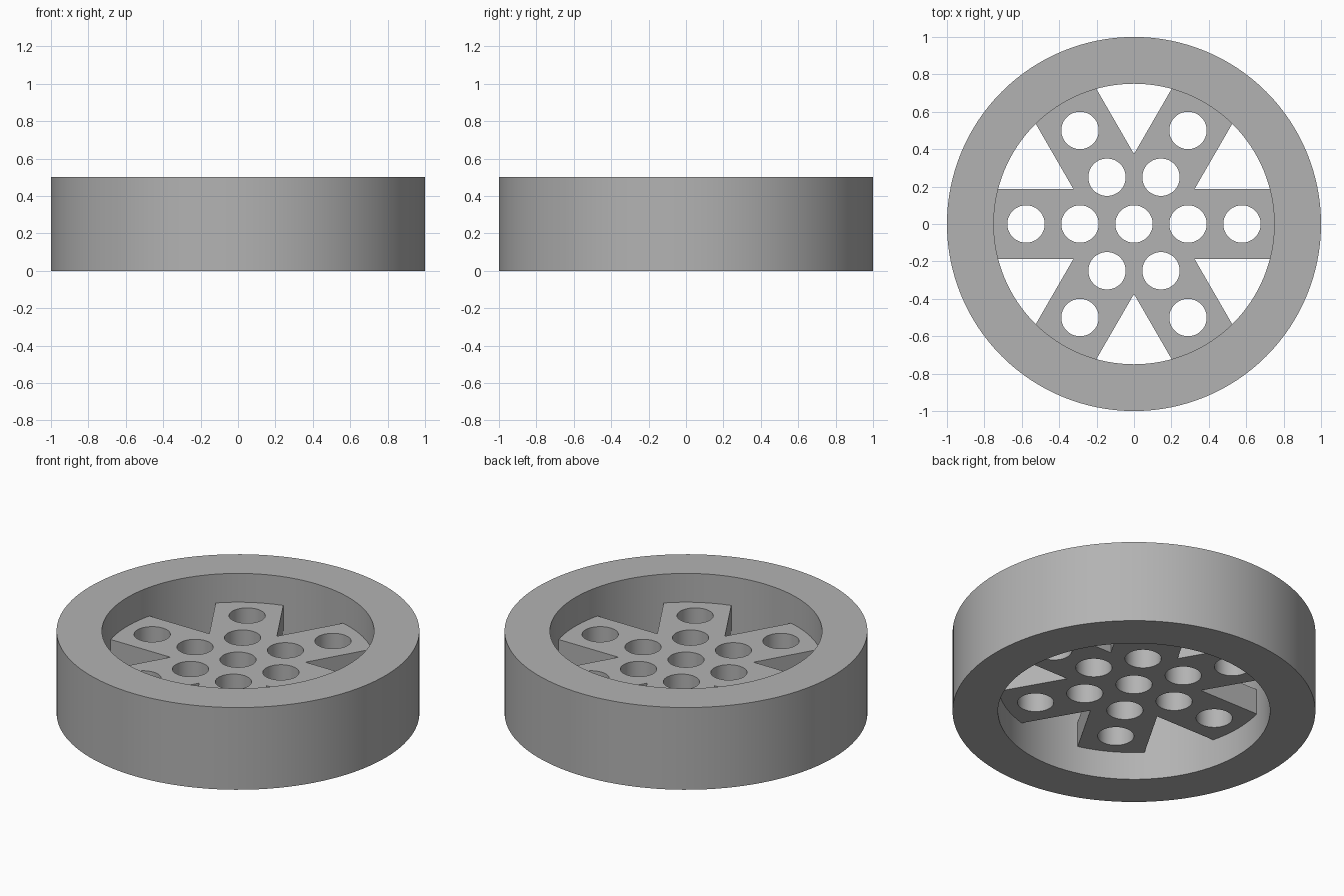
import bpy, bmesh, math

if "Cube" in bpy.data.objects:
    bpy.data.objects.remove(bpy.data.objects["Cube"])

grey = bpy.data.materials.new("plain grey")
grey.diffuse_color = (0.45, 0.45, 0.45, 1)
grey.use_nodes = True
grey.node_tree.nodes["Principled BSDF"].inputs["Base Color"].default_value = grey.diffuse_color


def finish(name, mesh):
    """Make an object with sharp-edged smooth shading and the grey material."""
    bm = bmesh.new()
    bm.from_mesh(mesh)
    bmesh.ops.remove_doubles(bm, verts=bm.verts, dist=1e-5)
    bmesh.ops.recalc_face_normals(bm, faces=bm.faces)
    bm.to_mesh(mesh)
    bm.free()
    mesh.materials.clear()
    mesh.materials.append(grey)
    ob = bpy.data.objects.new(name, mesh)
    bpy.context.collection.objects.link(ob)
    bpy.ops.object.select_all(action='DESELECT')
    ob.select_set(True)
    bpy.context.view_layer.objects.active = ob
    bpy.ops.object.shade_smooth_by_angle(angle=math.radians(30))
    return ob


def circle(cx, cy, r, n):
    return [(cx + r * math.cos(2 * math.pi * i / n),
             cy + r * math.sin(2 * math.pi * i / n)) for i in range(n)]


def plate(name, loops, z0, z1):
    """Extrude a filled outline with holes between two heights."""
    cu = bpy.data.curves.new(name + "_profile", 'CURVE')
    cu.dimensions = '2D'
    cu.fill_mode = 'BOTH'
    cu.extrude = (z1 - z0) / 2
    for pts in loops:
        sp = cu.splines.new('POLY')
        sp.points.add(len(pts) - 1)
        for p, (x, y) in zip(sp.points, pts):
            p.co = (x, y, 0, 1)
        sp.use_cyclic_u = True
    tmp = bpy.data.objects.new(name + "_tmp", cu)
    bpy.context.collection.objects.link(tmp)
    dg = bpy.context.evaluated_depsgraph_get()
    mesh = bpy.data.meshes.new_from_object(tmp.evaluated_get(dg))
    bpy.data.objects.remove(tmp)
    for v in mesh.vertices:
        v.co.z += (z0 + z1) / 2
    return finish(name, mesh)


# Outer rim
plate("rim", [circle(0, 0, 1.0, 128), circle(0, 0, 0.75, 128)], 0, 0.5)

# Six-armed spoke plate, its ends sunk into the rim
HALF, END, HOLE, PITCH = 0.187, 0.77, 0.1, 0.2887
outline = []
holes = [circle(0, 0, HOLE, 48)]
for k in range(6):
    a = k * math.pi / 3
    c, s = math.cos(a), math.sin(a)
    for x, y in ((END, -HALF), (END, HALF), (HALF * math.sqrt(3), HALF)):
        outline.append((x * c - y * s, x * s + y * c))
    for r in (PITCH, 2 * PITCH):
        holes.append(circle(r * c, r * s, HOLE, 48))
plate("spokes", [outline] + holes, 0.17, 0.325)
